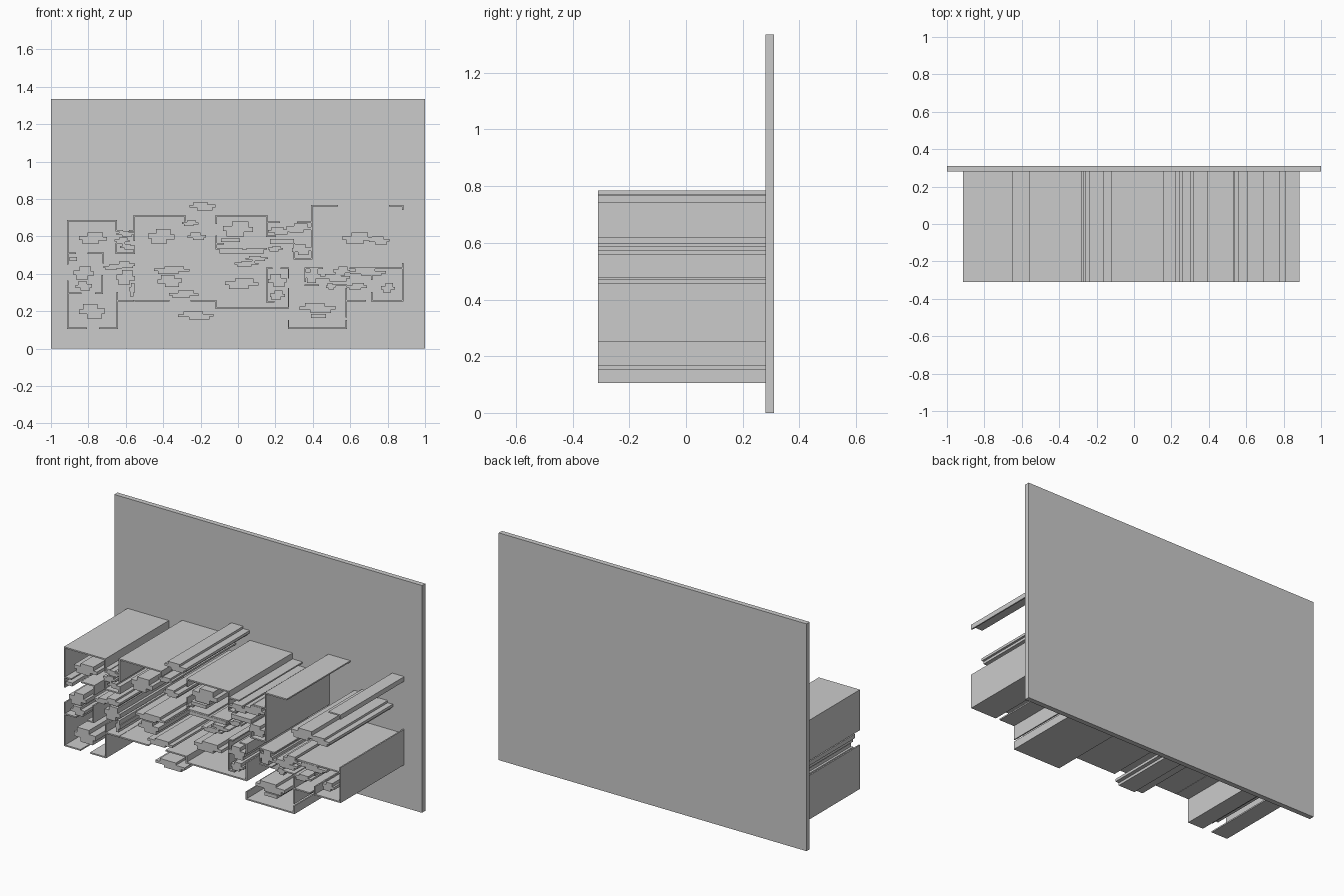
import bpy, bmesh

FRONT, BACK, T = -0.31, 0.28, 0.008


def prism(bm, pts):
    """Extrude a counter-clockwise x/z outline from the front to the slab."""
    a = [bm.verts.new((x, FRONT, z)) for x, z in pts]
    b = [bm.verts.new((x, BACK + 0.005, z)) for x, z in pts]
    n = len(pts)
    bm.faces.new(a)
    bm.faces.new(b[::-1])
    for i in range(n):
        j = (i + 1) % n
        bm.faces.new((a[j], a[i], b[i], b[j]))


def rect(bm, x0, z0, x1, z1):
    prism(bm, [(x0, z0), (x1, z0), (x1, z1), (x0, z1)])


def finish(bm, name):
    bmesh.ops.recalc_face_normals(bm, faces=bm.faces)
    me = bpy.data.meshes.new(name)
    bm.to_mesh(me)
    bm.free()
    bpy.context.collection.objects.link(bpy.data.objects.new(name, me))


def walls(name, paths):
    """Thin axis-aligned walls along each path."""
    bm = bmesh.new()
    h = T / 2
    for p in paths:
        for (xa, za), (xb, zb) in zip(p, p[1:]):
            rect(bm, min(xa, xb) - h, min(za, zb) - h, max(xa, xb) + h, max(za, zb) + h)
    finish(bm, name)


def fixtures(name, items):
    """Stepped solid bars: lower step to the left, upper step to the right."""
    bm = bmesh.new()
    for i, (x0, z0, x1, z1) in enumerate(items):
        w, h = x1 - x0, z1 - z0
        if h < 0.025:
            rect(bm, x0, z0, x1, z1)
            continue
        outline = [(.12, 0), (.7, 0), (.7, .3), (1, .3), (1, .62), (.85, .62),
                   (.85, 1), (.3, 1), (.3, .7), (0, .7), (0, .35), (.12, .35)]
        if i % 2:
            outline = [(1 - u, v) for u, v in reversed(outline)]
        prism(bm, [(x0 + u * w, z0 + v * h) for u, v in outline])
    finish(bm, name)


# Backing slab
bpy.ops.mesh.primitive_cube_add(size=1, location=(0, 0.295, 0.6675))
slab = bpy.context.object
slab.name = "back_slab"
slab.scale = (2, 0.03, 1.335)

# Left rooms
walls("left_walls", [
    [(-.65, .63), (-.65, .685), (-.91, .685), (-.91, .455)],
    [(-.91, .51), (-.87, .51)], [(-.80, .51), (-.72, .51), (-.72, .46)],
    [(-.65, .63), (-.62, .63)], [(-.58, .63), (-.555, .63)],
    [(-.65, .51), (-.65, .56)], [(-.65, .51), (-.555, .51), (-.555, .54)],
    [(-.91, .36), (-.91, .11), (-.81, .11)], [(-.91, .295), (-.84, .295)],
    [(-.76, .295), (-.725, .295), (-.725, .39)],
    [(-.74, .11), (-.645, .11), (-.645, .255), (-.56, .255)],
    [(-.645, .255), (-.645, .30)],
])
walls("hall_walls", [
    [(-.555, .58), (-.555, .71), (-.285, .71), (-.285, .685)],
    [(-.55, .255), (-.37, .255)], [(-.25, .255), (-.12, .255), (-.12, .22), (.265, .22)],
])

# Centre rooms
walls("centre_walls", [
    [(-.115, .67), (-.115, .71), (.155, .71), (.155, .60)],
    [(-.115, .60), (-.115, .535), (.02, .535)], [(-.115, .56), (-.08, .56)],
    [(.05, .535), (.15, .535)],
    [(.155, .675), (.22, .675)], [(.32, .675), (.39, .675)],
    [(.155, .60), (.20, .60)], [(.30, .56), (.30, .48), (.39, .48)],
    [(.53, .765), (.395, .765), (.395, .48)],
    [(.155, .25), (.155, .43), (.18, .43)], [(.23, .43), (.27, .43), (.27, .38)],
    [(.155, .25), (.19, .25)], [(.27, .32), (.27, .22)],
])

# Right rooms
walls("right_walls", [
    [(.81, .765), (.88, .765), (.88, .745)],
    [(.36, .36), (.36, .43), (.45, .43)], [(.36, .34), (.43, .34)],
    [(.49, .34), (.58, .34)], [(.27, .15), (.27, .11), (.58, .11), (.58, .15)],
    [(.58, .17), (.58, .32)], [(.58, .255), (.68, .255)],
    [(.60, .43), (.88, .43)], [(.715, .43), (.715, .37)],
    [(.715, .30), (.715, .255), (.88, .255), (.88, .455)],
])

# Solid stepped bars inside the rooms
fixtures("left_fixtures", [
    (-.85, .56, -.70, .62), (-.65, .60, -.555, .63), (-.66, .56, -.58, .595),
    (-.63, .53, -.55, .56), (-.88, .37, -.77, .44), (-.87, .31, -.78, .36),
    (-.72, .42, -.62, .45), (-.65, .43, -.55, .465), (-.65, .34, -.55, .42),
    (-.85, .16, -.71, .24), (-.58, .28, -.55, .35), (-.90, .47, -.86, .49),
])
fixtures("hall_fixtures", [
    (-.48, .56, -.34, .64), (-.26, .74, -.12, .785), (-.30, .655, -.21, .685),
    (-.27, .58, -.17, .62), (-.45, .40, -.26, .44), (-.43, .33, -.30, .395),
    (-.37, .27, -.21, .31), (-.32, .155, -.13, .20),
])
fixtures("centre_fixtures", [
    (-.08, .60, .08, .68), (-.09, .57, .01, .59), (-.10, .51, .14, .53),
    (.16, .61, .28, .65), (.26, .62, .39, .67), (.29, .50, .39, .56),
    (.16, .52, .24, .55), (.17, .56, .30, .585), (-.02, .44, .11, .47),
    (.04, .47, .16, .495), (-.07, .32, .11, .375), (.16, .33, .26, .40),
    (.17, .26, .25, .31),
])
fixtures("right_fixtures", [
    (.56, .56, .72, .62), (.70, .557, .81, .60), (.36, .35, .44, .43),
    (.44, .36, .60, .40), (.51, .39, .60, .44), (.47, .315, .52, .35),
    (.58, .315, .69, .35), (.33, .19, .52, .245), (.39, .165, .47, .185),
    (.60, .39, .79, .425), (.765, .30, .84, .35),
])
